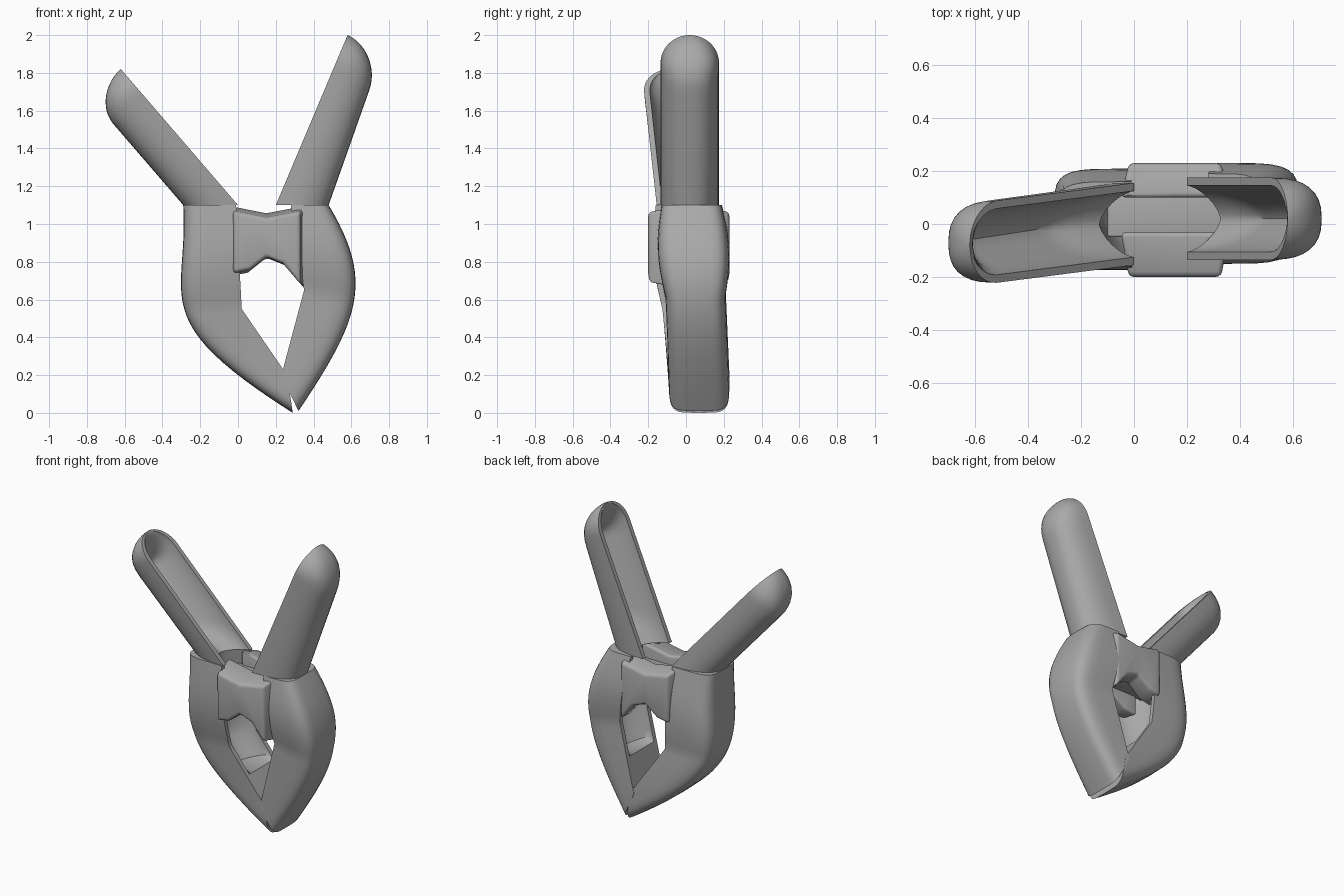
import bpy, bmesh, math
from mathutils import Vector

if "Cube" in bpy.data.objects:
    bpy.data.objects.remove(bpy.data.objects["Cube"], do_unlink=True)

grey = bpy.data.materials.new("clamp grey")
grey.use_nodes = True
shade = 0.4
colour = (shade, shade, shade, 1)
grey.diffuse_color = colour
grey.node_tree.nodes["Principled BSDF"].inputs["Base Color"].default_value = colour

GRIP_HALF = 0.155
JAW_HALF = 0.16
BITE_CENTRE = 0.07
WALL = 0.03
JAW_HOLLOW = 0.45


def finish(name, bm, bevel=0):
    bmesh.ops.recalc_face_normals(bm, faces=bm.faces)
    mesh = bpy.data.meshes.new(name)
    bm.to_mesh(mesh)
    bm.free()
    mesh.materials.append(grey)
    obj = bpy.data.objects.new(name, mesh)
    bpy.context.collection.objects.link(obj)
    bpy.ops.object.select_all(action='DESELECT')
    obj.select_set(True)
    bpy.context.view_layer.objects.active = obj
    if bevel:
        modifier = obj.modifiers.new("soft edges", 'BEVEL')
        modifier.width = bevel
        modifier.segments = 3
        bpy.ops.object.modifier_apply(modifier=modifier.name)
    bpy.ops.object.shade_smooth_by_angle(angle=math.radians(35))


def arc(inner, outer, centre, half, power, steps=16):
    """Half superellipse from one rim, round the outside, to the other rim."""
    points = []
    for i in range(steps + 1):
        angle = math.pi * i / steps
        side = math.cos(angle)
        depth = max(math.sin(angle), 0) ** (2 / power)
        p = inner.lerp(outer, depth)
        offset = math.copysign(abs(side) ** (2 / power), side)
        points.append((p.x, centre + half * offset, p.y))
    return points


def channel(name, stations, power):
    """Loft a U-shaped channel through (inner, outer, centre, half, hollow)."""
    bm = bmesh.new()
    rings = []
    for inner, outer, centre, half, hollow in stations:
        floor = inner.lerp(outer, hollow)
        cavity_half = max(half - WALL, half * 0.6)
        points = arc(inner, outer, centre, half, power)
        points += reversed(arc(inner, floor, centre, cavity_half, 1.5))
        rings.append([bm.verts.new(p) for p in points])
    count = len(rings[0])
    for ring, following in zip(rings, rings[1:]):
        for i in range(count):
            j = (i + 1) % count
            bm.faces.new((ring[i], ring[j], following[j], following[i]))
    # End caps bridge the outside arc to the cavity arc
    for ring in (rings[0], rings[-1]):
        for i in range(count // 2 - 1):
            bm.faces.new((ring[i], ring[i + 1], ring[-2 - i], ring[-1 - i]))
    finish(name, bm)


def dome(distance, radius):
    """Quarter-circle growth from a tip, reaching one at the radius."""
    inside = max(0, 1 - distance / radius)
    return max(math.sqrt(1 - inside ** 2), 0.05)


def handle(name, base, tip, base_depth, tip_depth, base_y, tip_y, steps=30):
    """Straight grip whose width and depth round off in a domed tip."""
    base, tip = Vector(base), Vector(tip)
    base_depth, tip_depth = Vector(base_depth), Vector(tip_depth)
    length = (tip - base).length
    stations = []
    for i in range(steps + 1):
        t = math.sin(math.pi / 2 * i / steps)
        left = (1 - t) * length
        inner = base.lerp(tip, t)
        outer = inner + base_depth.lerp(tip_depth, t) * dome(left, 0.25)
        hollow = min(0.8, JAW_HOLLOW + 2 * t, 4 * left)
        stations.append((inner, outer, base_y + (tip_y - base_y) * t,
                         GRIP_HALF * dome(left, 0.16), hollow))
    channel(name, stations, 2.5)


def jaw(name, inside, outside, top_y, steps=24):
    """Bowed arm: a bent inner edge and a Bezier outer edge."""
    top, bend, bite = map(Vector, inside)
    a, b, c, d = map(Vector, outside)
    stations = []
    for i in range(steps + 1):
        t = i / steps
        s = 1 - t
        outer = a * s**3 + b * (3 * s * s * t) + c * (3 * s * t * t) + d * t**3
        if t < 0.5:
            inner = top.lerp(bend, 2 * t)
        else:
            inner = bend.lerp(bite, 2 * t - 1)
        half = JAW_HALF + WALL * max(0, math.sin(2 * math.pi * t))
        hollow = JAW_HOLLOW if t < 0.75 else 0
        stations.append((inner, outer, top_y + (BITE_CENTRE - top_y) * t,
                         half, hollow))
    channel(name, stations, 5)


def block(name, outline, near, far, shrink, bevel):
    """Extrude an x,z outline along y, scaling its far end."""
    bm = bmesh.new()
    middle = sum((Vector(p) for p in outline), Vector((0, 0))) / len(outline)
    ends = []
    for y, scale in ((near, 1), (far, shrink)):
        points = [middle.lerp(Vector(p), scale) for p in outline]
        ends.append([bm.verts.new((p.x, y, p.y)) for p in points])
        bm.faces.new(ends[-1])
    for i in range(len(outline)):
        first, second = ends
        bm.faces.new((first[i - 1], first[i], second[i], second[i - 1]))
    finish(name, bm, bevel)


# Grips
handle("right_handle", (0, 1.1), (-0.62, 1.82), (-0.29, 0), (-0.17, -0.14), 0, -0.08)
handle("left_handle", (0.2, 1.1), (0.58, 2), (0.28, 0), (0.19, -0.08), 0.02, 0.02)

# Jaws, solid where they bite
jaw("right_jaw", [(-0.01, 1.1), (0.02, 0.55), (0.26, 0.2)],
    [(-0.29, 1.1), (-0.26, 0.6), (-0.5, 0.5), (0.29, 0)], 0)
jaw("left_jaw", [(0.28, 1.1), (0.35, 0.65), (0.23, 0.2)],
    [(0.48, 1.1), (0.72, 0.7), (0.65, 0.5), (0.32, 0.01)], 0.03)

# Hinge: two arched ears joined by a low core
ear = [(-0.05, 0.72), (0.05, 0.74), (0.15, 0.82), (0.25, 0.78), (0.36, 0.65),
       (0.36, 1.1), (0.15, 1.06), (-0.05, 1.1)]
core = [(-0.1, 0.85), (0.4, 0.85), (0.4, 1), (-0.1, 1)]
block("front_hinge_ear", ear, -0.03, -0.2, 0.85, 0.02)
block("back_hinge_ear", ear, 0.1, 0.23, 0.85, 0.02)
block("hinge_core", core, -0.05, 0.12, 1, 0.01)
